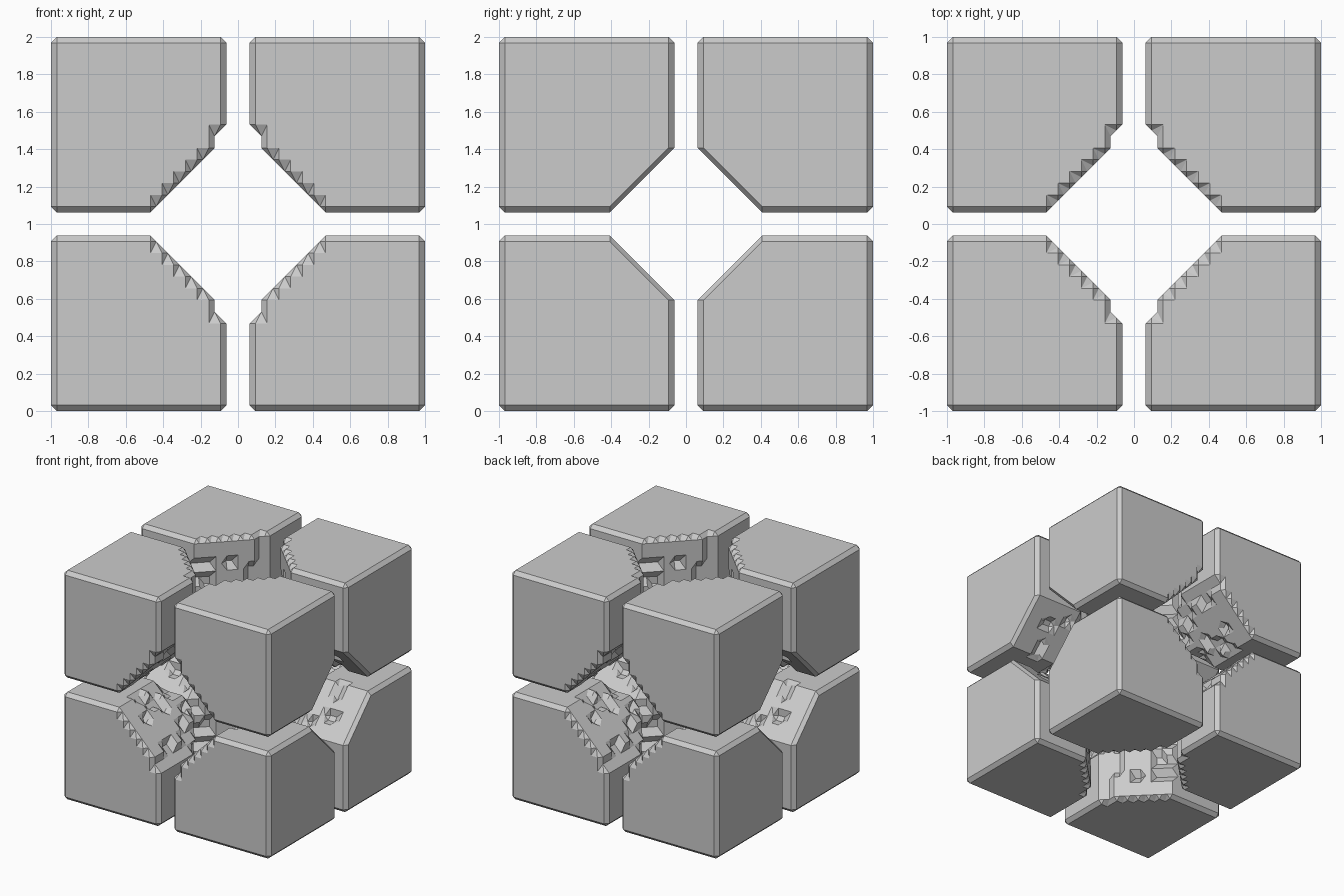
import bpy, bmesh, random
from itertools import product
from mathutils import Vector

if "Cube" in bpy.data.objects:
    bpy.data.objects.remove(bpy.data.objects["Cube"])

random.seed(4)
U = 1 / 16                                        # one small step
TUNNELS = [(0, 1, 8), (0, 2, 8), (1, 2, 7)]       # two axes, first solid diagonal


# corner block as small steps, cut by three diagonal tunnels
solid = set()
for p in product(range(1, 16), repeat=3):
    if all(p[a] + p[b] >= first for a, b, first in TUNNELS):
        solid.add(p)

# groove along two of the tunnels
solid = {p for p in solid if not (p[0] == 1 and 7 in p[1:])}

# stepped pits in the tunnel walls, leaving a flat rim outside
for a, b, first in TUNNELS:
    c = 3 - a - b
    for i in range(1, first):
        near_end = min(i, first - i) <= 2
        for depth in range(5, 13):
            if random.random() < (.4 if near_end else .15):
                p = [0, 0, 0]
                p[a], p[b], p[c] = i, first - i, depth
                solid.discard(tuple(p))


def face_rings():
    """The four corners round each side of a unit cell."""
    for a, side in product(range(3), (0, 1)):
        b, c = (a + 1) % 3, (a + 2) % 3
        ring = []
        for u, v in ((0, 0), (1, 0), (1, 1), (0, 1)):
            corner = [0, 0, 0]
            corner[a], corner[b], corner[c] = side, u, v
            ring.append(tuple(corner))
        yield ring


RINGS = list(face_rings())


def cell_loops(cell):
    """Closed loops where the surface crosses one cell, halfway along its edges."""
    links = {}
    for ring in RINGS:
        pts = [tuple(n + d for n, d in zip(cell, corner)) for corner in ring]
        full = [p in solid for p in pts]
        mids = [tuple(m + n for m, n in zip(pts[e], pts[(e + 1) % 4])) for e in range(4)]
        for e in range(4):
            if not full[e] and full[(e + 1) % 4]:
                f = (e + 1) % 4
                while full[(f + 1) % 4]:
                    f = (f + 1) % 4
                links.setdefault(mids[e], []).append(mids[f])
                links.setdefault(mids[f], []).append(mids[e])
    unused = set(links)
    while unused:
        loop = [unused.pop()]
        while True:
            following = [n for n in links[loop[-1]] if n in unused]
            if not following:
                break
            unused.remove(following[0])
            loop.append(following[0])
        yield loop


# skin the steps with half-step chamfers
bm = bmesh.new()
verts = {}
for cell in product(range(16), repeat=3):
    for loop in cell_loops(cell):
        for key in loop:
            if key not in verts:
                verts[key] = bm.verts.new((Vector(key) + Vector((1, 1, 1))) * U / 2)
        if len(loop) > 2:
            bm.faces.new([verts[key] for key in loop])
bmesh.ops.triangulate(bm, faces=bm.faces[:])
bmesh.ops.recalc_face_normals(bm, faces=bm.faces[:])
bmesh.ops.dissolve_limit(bm, angle_limit=.02, verts=bm.verts[:], edges=bm.edges[:])

mesh = bpy.data.meshes.new("corner_blocks")
bm.to_mesh(mesh)
bm.free()
blocks = bpy.data.objects.new("corner_blocks", mesh)
blocks.location = (0, 0, 1)
bpy.context.collection.objects.link(blocks)

# mirror the one corner into eight
mirror = blocks.modifiers.new("mirror", 'MIRROR')
mirror.use_axis = (True, True, True)
mirror.use_mirror_merge = False
